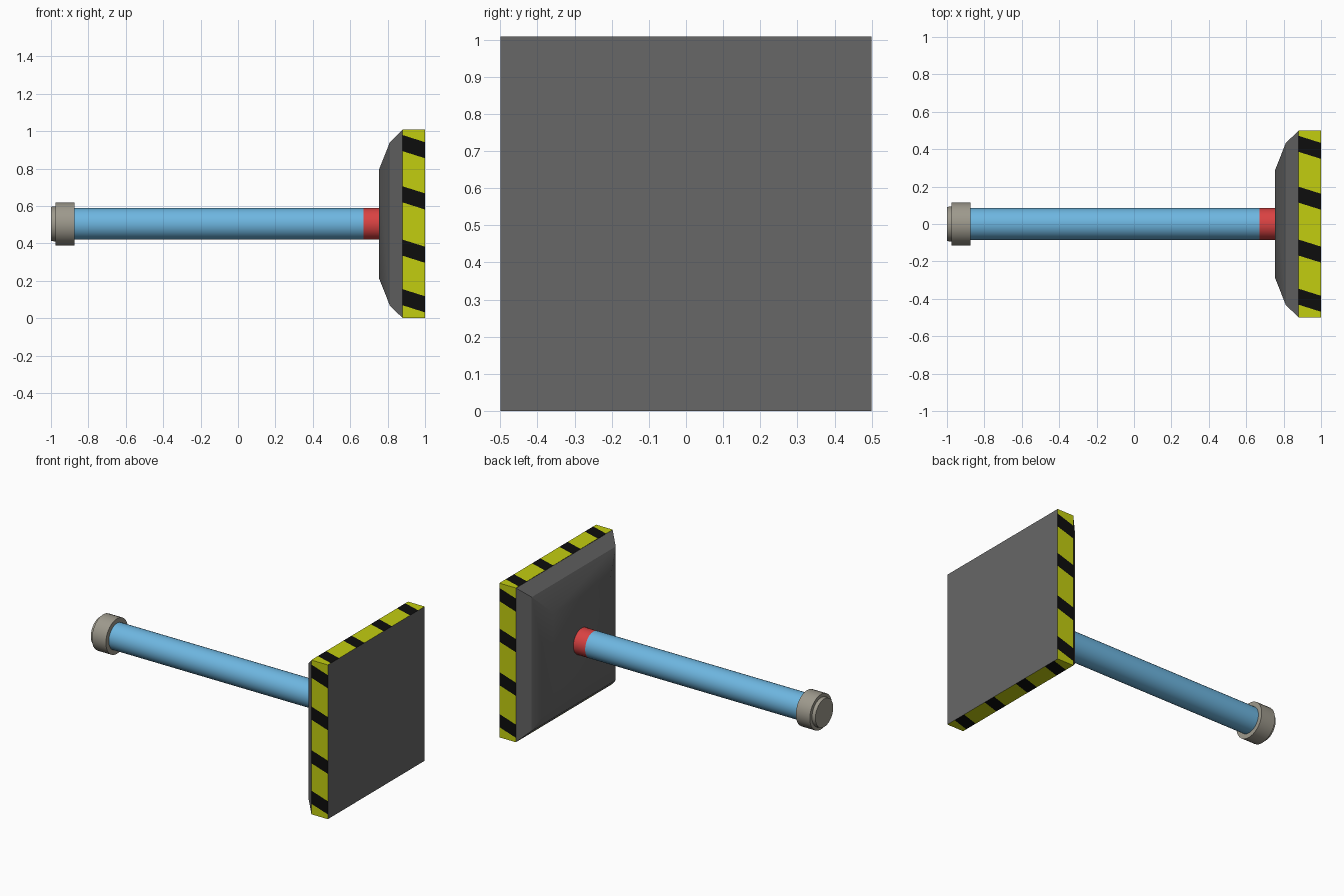
import bpy, bmesh, math
from mathutils import Matrix, Vector

if "Cube" in bpy.data.objects:
    bpy.data.objects.remove(bpy.data.objects["Cube"])

CZ = 0.504  # height of the rod axis


def mat(name, rgb):
    m = bpy.data.materials.new(name)
    m.diffuse_color = (*rgb, 1)
    m.use_nodes = True
    m.node_tree.nodes["Principled BSDF"].inputs["Base Color"].default_value = m.diffuse_color
    return m


GREY = mat("dark grey", (0.135, 0.135, 0.135))
YELLOW = mat("warning yellow", (0.54, 0.61, 0.005))
BLACK = mat("black", (0.004, 0.004, 0.004))
BLUE = mat("light blue", (0.155, 0.47, 0.75))
RED = mat("red", (0.70, 0.055, 0.055))
STONE = mat("warm grey", (0.34, 0.32, 0.265))


def finish(name, bm, mats, angle=None):
    me = bpy.data.meshes.new(name)
    bm.to_mesh(me)
    bm.free()
    for m in mats:
        me.materials.append(m)
    ob = bpy.data.objects.new(name, me)
    ob.location.z = CZ
    bpy.context.collection.objects.link(ob)
    if angle:
        bpy.ops.object.select_all(action='DESELECT')
        ob.select_set(True)
        bpy.context.view_layer.objects.active = ob
        bpy.ops.object.shade_smooth_by_angle(angle=math.radians(angle))
    return ob


def loft(name, profile, sides, material, angle, square=False):
    """Rings of (x, radius) along the x axis, closed at both ends."""
    bm = bmesh.new()
    rings = []
    for x, r in profile:
        ring = []
        for i in range(sides):
            a = 2 * math.pi * (i + 0.5) / sides
            k = r * (math.sqrt(2) if square else 1)
            ring.append(bm.verts.new((x, k * math.cos(a), k * math.sin(a))))
        rings.append(ring)
    for a, b in zip(rings, rings[1:]):
        for i in range(sides):
            j = (i + 1) % sides
            bm.faces.new((a[i], a[j], b[j], b[i]))
    bm.faces.new(rings[0])
    bm.faces.new(rings[-1])
    bmesh.ops.recalc_face_normals(bm, faces=bm.faces)
    return finish(name, bm, [material], angle)


# striped rim and front face of the head: one side, turned four times about x
bm = bmesh.new()
H, X0, X1 = 0.504, 0.88, 1.0
cuts = [(-H, -H)]
for c in (-0.392, -0.127, 0.158, 0.432):
    for d in (-0.043, 0.043):
        cuts.append((c + d, c + d - 0.038))
cuts.append((H, H))
for turn in range(4):
    rot = Matrix.Rotation(-turn * math.pi / 2, 3, 'X')
    pts = [[bm.verts.new(rot @ Vector((x, -H, s))) for x, s in zip((X0, X1), c)]
           for c in cuts]
    for i, (a, b) in enumerate(zip(pts, pts[1:])):
        bm.faces.new((a[0], a[1], b[1], b[0])).material_index = i % 2
front = bm.faces.new([bm.verts.new((X1, y, z))
                      for y, z in ((-H, -H), (H, -H), (H, H), (-H, H))])
front.material_index = 2
rim = finish("striped_head_plate", bm, [YELLOW, BLACK, GREY])
rim.scale = (1, 0.5 / H, 1)

# bevelled back of the head
back = loft("head_back", [(0.755, 0.293), (0.812, 0.437), (0.88, 0.503)],
            4, GREY, 23, square=True)
back.scale = (1, 0.5 / H, 1)

# piston rod, red collar, end cap
loft("rod", [(-0.9, 0.085), (0.67, 0.085)], 32, BLUE, 30)
loft("red_collar", [(0.67, 0.085), (0.76, 0.085)], 32, RED, 30)
loft("end_cap", [(-1.0, 0.092), (-0.977, 0.094), (-0.976, 0.115),
                 (-0.875, 0.115)], 32, STONE, 30)
